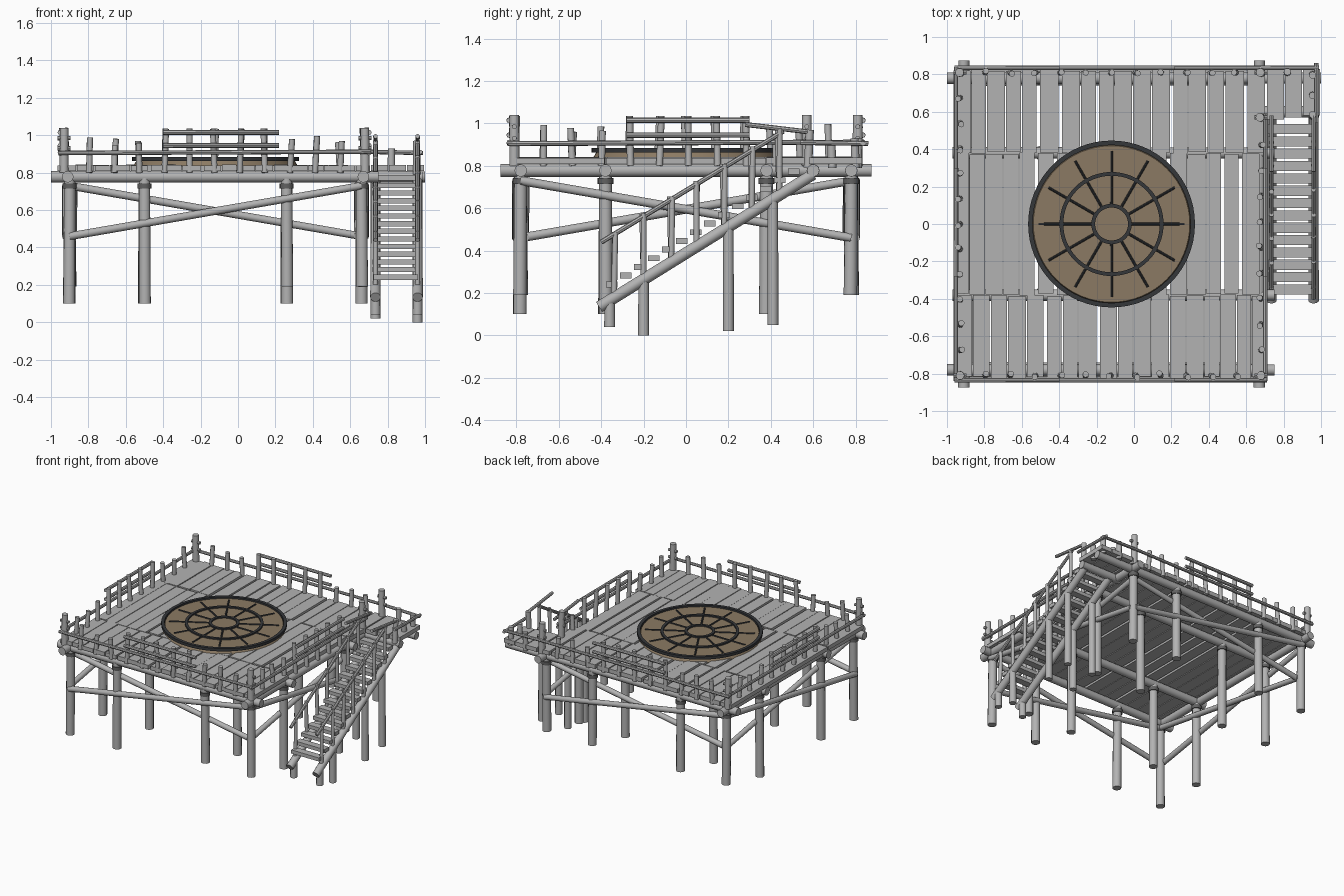
import bpy, bmesh, math, random
from mathutils import Vector, Matrix

random.seed(4)
if "Cube" in bpy.data.objects:
    bpy.data.objects.remove(bpy.data.objects["Cube"])


def material(name, rgb):
    m = bpy.data.materials.new(name)
    m.use_nodes = True
    m.diffuse_color = (*rgb, 1)
    m.node_tree.nodes["Principled BSDF"].inputs["Base Color"].default_value = (*rgb, 1)
    return m


GREY = material("weathered grey", (0.45, 0.45, 0.45))
BROWN = material("tan brown", (0.26, 0.195, 0.125))
DARK = material("dark iron", (0.035, 0.038, 0.042))
ROPE = material("rope grey", (0.12, 0.12, 0.12))


class Part:
    """Collects poles, boxes and rings into one named object."""

    def __init__(self, name, mat):
        self.name, self.mat, self.bm = name, mat, bmesh.new()

    def pole(self, a, b, r, sides=12):
        a, b = Vector(a), Vector(b)
        d = b - a
        m = Matrix.Translation((a + b) / 2) @ d.to_track_quat("Z", "Y").to_matrix().to_4x4()
        bmesh.ops.create_cone(self.bm, cap_ends=True, segments=sides, radius1=r,
                              radius2=r * 0.95, depth=d.length, matrix=m)

    def box(self, lo, hi):
        lo, hi = Vector(lo), Vector(hi)
        m = Matrix.Translation((lo + hi) / 2) @ Matrix.Diagonal((*(hi - lo), 1))
        bmesh.ops.create_cube(self.bm, size=1, matrix=m)

    def ring(self, c, r0, r1, z0, z1, n=64):
        profile = [(r0, z0), (r1, z0), (r1, z1), (r0, z1)]
        loops = []
        for i in range(n):
            t = math.tau * i / n
            loops.append([self.bm.verts.new((c[0] + r * math.cos(t), c[1] + r * math.sin(t), z))
                          for r, z in profile])
        for i in range(n):
            p, q = loops[i], loops[(i + 1) % n]
            for k in range(4):
                j = (k + 1) % 4
                self.bm.faces.new((p[k], q[k], q[j], p[j]))

    def finish(self):
        bmesh.ops.recalc_face_normals(self.bm, faces=self.bm.faces)
        me = bpy.data.meshes.new(self.name)
        self.bm.to_mesh(me)
        self.bm.free()
        me.materials.append(self.mat)
        ob = bpy.data.objects.new(self.name, me)
        bpy.context.collection.objects.link(ob)
        bpy.ops.object.select_all(action="DESELECT")
        ob.select_set(True)
        bpy.context.view_layer.objects.active = ob
        bpy.ops.object.shade_smooth_by_angle(angle=math.radians(40))


def jit(s):
    return random.uniform(-s, s)


LEG_X = (-0.9, -0.5, 0.26, 0.66)
LEG_Y = (-0.78, -0.38, 0.38, 0.78)
BEAM_Z, DECK_Z = 0.778, 0.84

# Legs with rope bindings near the top
legs = Part("support_legs", GREY)
bindings = Part("leg_bindings", ROPE)
for x in LEG_X:
    for y in LEG_Y:
        foot = 0.19 if y > 0.5 or (x > 0 and y < -0.5) else 0.1
        legs.pole((x + jit(0.005), y + jit(0.005), foot), (x, y, 0.77), 0.032)
        bindings.ring((x, y), 0.025, 0.037, 0.715, 0.742, 16)
legs.finish()
bindings.finish()

# Horizontal beams under the deck
beams = Part("deck_beams", GREY)
for y in LEG_Y:
    end = 1.0 if y > 0.5 else 0.75
    beams.pole((-1.0 if abs(y) > 0.5 else -0.97, y, BEAM_Z), (end, y, BEAM_Z), 0.031)
for x in (-0.91, 0.67):
    beams.pole((x, -0.875, BEAM_Z), (x, 0.875, BEAM_Z), 0.031)
beams.pole((0.64, 0.6, BEAM_Z), (0.99, 0.6, BEAM_Z), 0.031)
beams.finish()

# Crossed braces on all four sides
braces = Part("cross_braces", GREY)
for s in (-1, 1):
    y = 0.78 * s
    braces.pole((-0.9, y - 0.02, 0.46), (0.66, y - 0.02, 0.73), 0.021)
    braces.pole((-0.9, y + 0.02, 0.73), (0.66, y + 0.02, 0.46), 0.021)
for x in (-0.9, 0.66):
    braces.pole((x - 0.02, -0.78, 0.46), (x - 0.02, 0.78, 0.73), 0.021)
    braces.pole((x + 0.02, -0.78, 0.73), (x + 0.02, 0.78, 0.46), 0.021)
braces.finish()

# Deck planks in three rows, with uneven gaps
planks = Part("deck_planks", GREY)
for y0, y1 in ((-0.82, -0.383), (-0.377, 0.377), (0.383, 0.82)):
    x = -0.965
    while x < 0.66:
        w = min(random.uniform(0.075, 0.1), 0.705 - x)
        planks.box((x, y0 + jit(0.006), 0.808), (x + w, y1 + jit(0.006), DECK_Z + jit(0.003)))
        x += w + random.choice((0.004, 0.006, 0.018))
# Landing planks
for i in range(3):
    x = 0.712 + i * 0.096
    planks.box((x, 0.56 + 0.01 * i, 0.808), (x + 0.09, 0.83, DECK_Z))
planks.finish()

# Round platform with iron rings and spokes
C = (-0.12, 0)
disc = Part("round_platform", BROWN)
disc.pole((*C, 0.835), (*C, 0.873), 0.44, 64)
disc.finish()
iron = Part("platform_ironwork", DARK)
for r0, r1 in ((0.422, 0.446), (0.258, 0.278), (0.088, 0.108)):
    iron.ring(C, r0, r1, 0.862, 0.884)
for i in range(12):
    t = math.tau * i / 12
    d = Vector((math.cos(t), math.sin(t), 0))
    c = Vector((*C, 0.874))
    iron.pole(c + d * 0.1, c + d * 0.39, 0.007, 8)
iron.finish()

# Railing: leaning posts, a low rail and a raised double rail in mid span
posts = Part("railing_posts", GREY)
rails = Part("railing_rails", GREY)


def railing(a, b, mid, outward):
    a, b, out = Vector(a), Vector(b), Vector(outward)
    length = (b - a).length
    d = (b - a) / length
    n = round(length / 0.14)
    for i in range(1, n):
        s = length * i / n
        in_mid = mid[0] - 0.03 <= s <= mid[1] + 0.03
        top = 1.035 if in_mid else random.uniform(0.94, 1.0)
        p = a + d * s
        posts.pole(p + Vector((0, 0, 0.8)), p + Vector((jit(0.012), jit(0.012), top)), 0.017, 10)
    up = Vector((0, 0, 1))
    rails.pole(a - d * 0.03 + out + up * 0.905, b + d * 0.03 + out + up * 0.912, 0.012, 8)
    for z in (0.945, 1.015):
        rails.pole(a + d * mid[0] + out + up * z, a + d * mid[1] + out + up * z, 0.013, 8)


railing((-0.93, -0.81, 0), (0.68, -0.81, 0), (0.53, 1.15), (0, -0.025, 0))
railing((-0.93, 0.81, 0), (0.68, 0.81, 0), (0.53, 1.15), (0, 0.025, 0))
railing((-0.93, -0.81, 0), (-0.93, 0.81, 0), (0.53, 1.11), (-0.022, 0, 0))
railing((0.68, -0.81, 0), (0.68, 0.56, 0), (0.53, 1.11), (0.022, 0, 0))
# Corner posts and gate post, with short bound stubs
for x, y in ((-0.93, -0.81), (-0.93, 0.81), (0.68, -0.81), (0.68, 0.81), (0.68, 0.57)):
    posts.pole((x, y, 0.8), (x + jit(0.008), y, 1.04), 0.024)
    for z in (0.93, 0.985):
        rails.pole((x - 0.035, y, z), (x + 0.035, y, z), 0.012, 8)
# Landing railing
for x, y, top in ((0.955, 0.575, 0.97), (0.955, 0.8, 0.93), (0.82, 0.81, 0.93), (0.955, 0.69, 0.91)):
    posts.pole((x, y, 0.79), (x, y + jit(0.01), top), 0.02)
rails.pole((0.68, 0.835, 0.912), (0.99, 0.835, 0.905), 0.012, 8)
rails.pole((0.975, 0.54, 0.91), (0.975, 0.86, 0.905), 0.012, 8)
posts.finish()
rails.finish()

# Stairs: sloped stringers, treads, legs and handrails
SLOPE = 0.62


def string_z(y):
    return 0.14 + (y + 0.4) * SLOPE


stringers = Part("stair_stringers", GREY)
treads = Part("stair_treads", GREY)
stair_legs = Part("stair_legs", GREY)
handrails = Part("stair_handrails", GREY)
for x in (0.735, 0.96):
    stringers.pole((x, -0.41, string_z(-0.41)), (x, 0.6, string_z(0.6)), 0.028)
    for y, foot in ((-0.36, 0.04), (-0.2, 0.0), (0.2, 0.02), (0.41, 0.05)):
        if y == -0.2 and x < 0.9:
            continue
        stair_legs.pole((x, y, foot), (x, y, string_z(y) + 0.01), 0.026)
    for y in (-0.34, -0.2, -0.07, 0.05, 0.18, 0.31, 0.44):
        handrails.pole((x, y, string_z(y)), (x, y + jit(0.008), string_z(y) + 0.31), 0.014, 10)
    handrails.pole((x, -0.4, string_z(-0.4) + 0.3), (x, 0.46, string_z(0.46) + 0.29), 0.012, 8)
    handrails.pole((x, 0.28, 0.995), (x, 0.58, 0.96), 0.012, 8)
for i in range(14):
    y = -0.35 + i * 0.066
    z = string_z(y) + 0.07
    treads.box((0.722 + jit(0.006), y - 0.027, z - 0.014), (0.965 + jit(0.006), y + 0.027, z + 0.014))
for part in (stringers, treads, stair_legs, handrails):
    part.finish()
